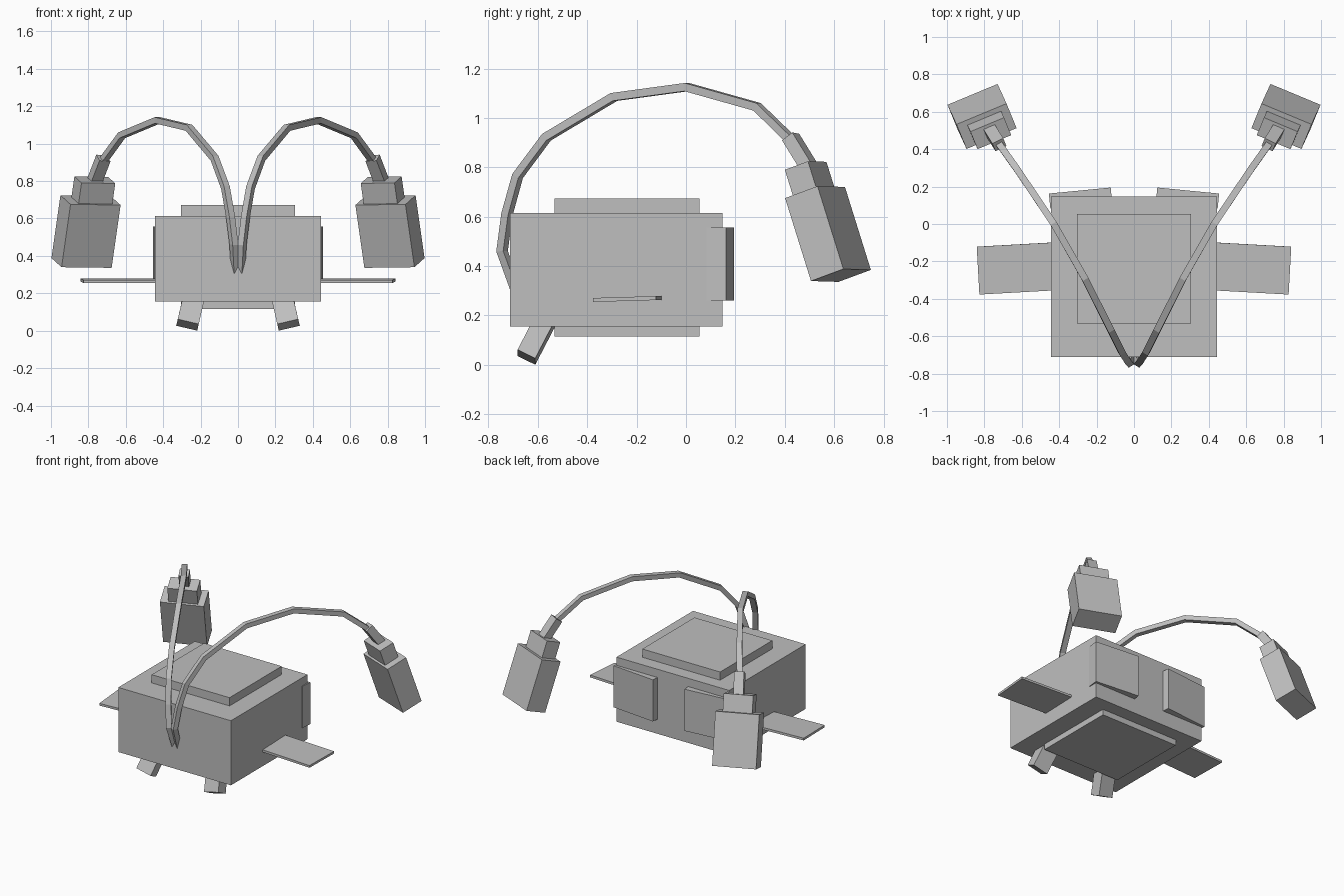
import bpy
import bmesh
from mathutils import Matrix, Vector

cube = bpy.data.objects.get("Cube")
if cube:
    bpy.data.objects.remove(cube, do_unlink=True)

GREY = (0.52, 0.52, 0.52, 1.0)
grey = bpy.data.materials.new("plain_grey")
grey.diffuse_color = GREY
grey.use_nodes = True
for node in grey.node_tree.nodes:
    if node.type == "BSDF_PRINCIPLED":
        node.inputs["Base Color"].default_value = GREY


def finish(name, bm, side=1):
    """Turn a bmesh into a flat-shaded object, mirrored in x when side is -1."""
    for v in bm.verts:
        v.co.x *= side
    bmesh.ops.recalc_face_normals(bm, faces=bm.faces)
    mesh = bpy.data.meshes.new(name)
    bm.to_mesh(mesh)
    bm.free()
    mesh.materials.append(grey)
    obj = bpy.data.objects.new(name, mesh)
    bpy.context.collection.objects.link(obj)
    return obj


def box(name, centre, size, along_x=(1, 0, 0), along_z=(0, 0, 1), side=1):
    """Box whose local x and z edges follow the given directions."""
    z = Vector(along_z).normalized()
    x = Vector(along_x)
    x = (x - z * x.dot(z)).normalized()
    turn = Matrix((x, z.cross(x), z)).transposed().to_4x4()
    bm = bmesh.new()
    bmesh.ops.create_cube(bm, size=1)
    bm.transform(Matrix.Translation(centre) @ turn @ Matrix.Diagonal((*size, 1)))
    return finish(name, bm, side)


def square_rod(name, path, across, width, depth, side=1):
    """Rectangular section swept along a path."""
    points = [Vector(p) for p in path]
    across = Vector(across).normalized()
    bm = bmesh.new()
    rings = []
    for i, p in enumerate(points):
        tangent = points[min(i + 1, len(points) - 1)] - points[max(i - 1, 0)]
        up = tangent.cross(across).normalized()
        rings.append([bm.verts.new(p + across * a * width / 2 + up * b * depth / 2)
                      for a, b in ((-1, -1), (1, -1), (1, 1), (-1, 1))])
    for r0, r1 in zip(rings, rings[1:]):
        for k in range(4):
            n = (k + 1) % 4
            bm.faces.new((r0[k], r0[n], r1[n], r1[k]))
    bm.faces.new(rings[0])
    bm.faces.new(rings[-1])
    return finish(name, bm, side)


# Body with raised plates above and below
box("body", (0, -0.282, 0.385), (0.886, 0.86, 0.459))
box("top_plate", (0, -0.239, 0.632), (0.612, 0.586, 0.082))
box("bottom_plate", (0, -0.239, 0.155), (0.612, 0.586, 0.08))

# Arching stalk path, from the front of the body over to the lamp
stalk_path = [
    (0.014, -0.69, 0.31), (0.022, -0.745, 0.46), (0.04, -0.725, 0.61),
    (0.067, -0.682, 0.765), (0.125, -0.565, 0.922), (0.262, -0.292, 1.085),
    (0.43, 0.003, 1.125), (0.622, 0.288, 1.045), (0.728, 0.437, 0.9),
]
lamp_turn = (0.925, -0.38, 0)
lamp_up = (-0.135, -0.295, 0.945)

for label, side in (("left", 1), ("right", -1)):
    # Foot, splayed forward and outward
    box(label + "_foot", (0.25, -0.601, 0.118), (0.115, 0.08, 0.2),
        (0.97, 0, 0.23), (-0.23, 0.52, 1), side)
    # Thin side fin
    box(label + "_fin", (0.616, -0.237, 0.267), (0.436, 0.256, 0.016),
        (0.998, -0.055, -0.01), (0, -0.03, 1), side)
    # Slab on the back face, turned slightly outward
    box(label + "_back_slab", (0.286, 0.139, 0.408), (0.332, 0.08, 0.296),
        (0.995, -0.0965, 0), (0, 0, 1), side)
    # Stalk, socket, neck and lamp
    square_rod(label + "_stalk", stalk_path, (0.85, -0.53, 0), 0.036, 0.033, side)
    box(label + "_socket", (0.743, 0.461, 0.862), (0.065, 0.055, 0.15),
        lamp_turn, (-0.05, -0.08, 0.13), side)
    box(label + "_neck", (0.774, 0.503, 0.747), (0.195, 0.107, 0.125),
        lamp_turn, lamp_up, side)
    box(label + "_lamp", (0.8125, 0.575, 0.53), (0.29, 0.15, 0.355),
        lamp_turn, lamp_up, side)
